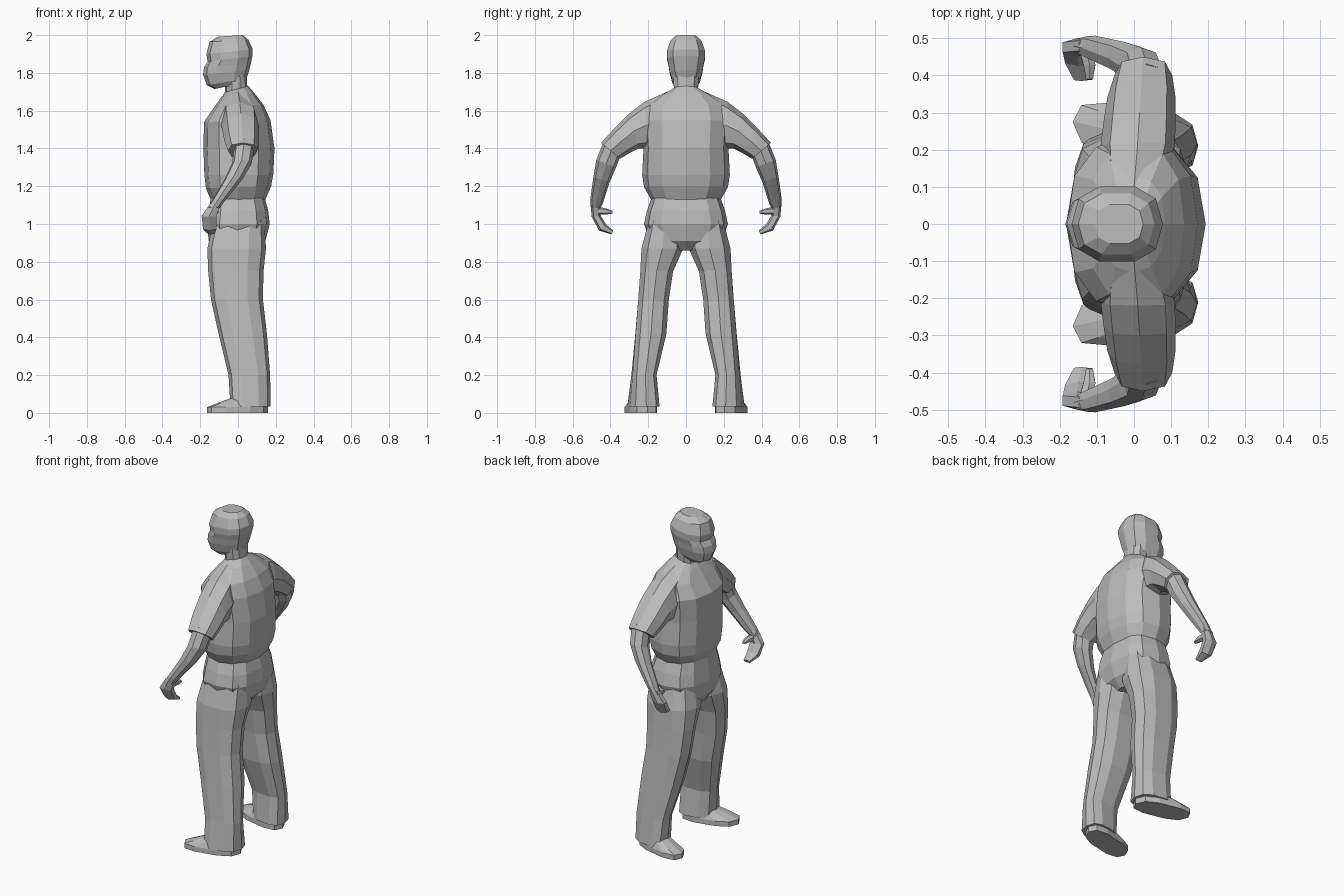
import bpy, bmesh, math
from mathutils import Vector

grey = bpy.data.materials.new("plain grey")
grey.diffuse_color = (0.5, 0.5, 0.5, 1)


def loft(name, rings, axis, sides=10, power=0.85, mirror=False):
    """Skin rings given as (point, opposite point, half width along axis)."""
    bm = bmesh.new()
    w_dir = Vector(axis)
    loops = []
    for p, q, w in rings:
        p, q = Vector(p), Vector(q)
        mid, half = (p + q) / 2, (p - q) / 2
        loop = []
        for i in range(sides):
            a = 2 * math.pi * i / sides
            c, s = math.cos(a), math.sin(a)
            c = math.copysign(abs(c) ** power, c)
            s = math.copysign(abs(s) ** power, s)
            loop.append(bm.verts.new(mid + half * c + w_dir * w * s))
        loops.append(loop)
    for a, b in zip(loops, loops[1:]):
        for i in range(sides):
            j = (i + 1) % sides
            bm.faces.new((a[i], a[j], b[j], b[i]))
    bm.faces.new(loops[0])
    bm.faces.new(loops[-1])
    bmesh.ops.recalc_face_normals(bm, faces=bm.faces)
    mesh = bpy.data.meshes.new(name)
    bm.to_mesh(mesh)
    bm.free()
    mesh.materials.append(grey)
    ob = bpy.data.objects.new(name, mesh)
    bpy.context.collection.objects.link(ob)
    if mirror:
        m = ob.modifiers.new("mirror", 'MIRROR')
        m.use_axis = (False, True, False)
        m.use_mirror_merge = False
    return ob


def body(rows):
    """Rows of front x, front z, back x, back z, half width."""
    return [((xf, 0, zf), (xb, 0, zb), w) for xf, zf, xb, zb, w in rows]


def limb(rows):
    """Rows of outer y, z, inner y, z, centre x, half width."""
    return [((x, yo, zo), (x, yi, zi), w) for yo, zo, yi, zi, x, w in rows]


def stack(rows):
    """Rows of z, front x, front y, back x, back y, half width."""
    return [((xf, yf, z), (xb, yb, z), w) for z, xf, yf, xb, yb, w in rows]


X, Y = (1, 0, 0), (0, 1, 0)

# Head, with the chin lower than the nape
loft("head", body([
    (-0.125, 1.715, 0.03, 1.745, 0.055),
    (-0.165, 1.735, 0.045, 1.77, 0.075),
    (-0.185, 1.79, 0.06, 1.815, 0.09),
    (-0.18, 1.83, 0.068, 1.85, 0.096),
    (-0.16, 1.86, 0.076, 1.89, 0.104),
    (-0.168, 1.90, 0.078, 1.925, 0.105),
    (-0.15, 1.965, 0.055, 1.975, 0.085),
    (-0.105, 1.992, 0.025, 2.0, 0.055),
]), Y, 10, 0.8)

loft("neck", body([
    (-0.08, 1.66, 0.08, 1.68, 0.08),
    (-0.07, 1.70, 0.05, 1.72, 0.066),
    (-0.07, 1.77, 0.045, 1.80, 0.072),
]), Y, 10)

# Shirt: torso and short sleeves
loft("shirt", body([
    (-0.145, 1.13, 0.145, 1.13, 0.185),
    (-0.17, 1.19, 0.175, 1.20, 0.222),
    (-0.178, 1.26, 0.187, 1.26, 0.232),
    (-0.183, 1.40, 0.193, 1.40, 0.225),
    (-0.18, 1.54, 0.172, 1.55, 0.235),
    (-0.125, 1.62, 0.135, 1.63, 0.215),
    (-0.09, 1.67, 0.085, 1.695, 0.13),
    (-0.065, 1.70, 0.055, 1.73, 0.066),
]), Y, 12)

loft("sleeve", limb([
    (0.10, 1.70, 0.14, 1.45, 0.0, 0.08),
    (0.22, 1.647, 0.20, 1.40, 0.01, 0.10),
    (0.30, 1.585, 0.25, 1.40, 0.015, 0.097),
    (0.38, 1.505, 0.30, 1.375, 0.02, 0.092),
    (0.45, 1.43, 0.35, 1.345, 0.025, 0.078),
]), X, 8, mirror=True)

# Arms and hands
loft("forearm", limb([
    (0.43, 1.45, 0.34, 1.38, 0.035, 0.055),
    (0.475, 1.34, 0.37, 1.30, 0.02, 0.052),
    (0.49, 1.25, 0.405, 1.22, -0.025, 0.047),
    (0.507, 1.13, 0.44, 1.11, -0.105, 0.034),
    (0.505, 1.09, 0.455, 1.08, -0.13, 0.033),
]), X, 8, mirror=True)

loft("hand", limb([
    (0.505, 1.11, 0.455, 1.10, -0.12, 0.032),
    (0.50, 1.04, 0.452, 1.045, -0.153, 0.044),
    (0.46, 0.965, 0.425, 1.0, -0.15, 0.04),
    (0.395, 0.945, 0.385, 0.965, -0.142, 0.022),
]), X, 6, mirror=True)

loft("thumb", limb([
    (0.475, 1.09, 0.47, 1.05, -0.13, 0.022),
    (0.43, 1.085, 0.425, 1.05, -0.12, 0.018),
    (0.39, 1.07, 0.388, 1.055, -0.12, 0.01),
]), X, 6, mirror=True)

# Trousers: hips and two legs
loft("trouser_hips", body([
    (-0.13, 0.86, 0.10, 0.86, 0.05),
    (-0.155, 0.91, 0.145, 0.91, 0.19),
    (-0.165, 1.0, 0.168, 1.0, 0.222),
    (-0.155, 1.07, 0.16, 1.07, 0.207),
    (-0.143, 1.145, 0.14, 1.145, 0.18),
]), Y, 12, 0.75)

loft("trouser_leg", stack([
    (1.02, -0.13, 0.11, 0.14, 0.11, 0.09),
    (0.87, -0.162, 0.125, 0.148, 0.125, 0.115),
    (0.75, -0.158, 0.155, 0.135, 0.155, 0.09),
    (0.60, -0.143, 0.172, 0.132, 0.172, 0.084),
    (0.42, -0.103, 0.187, 0.153, 0.185, 0.085),
    (0.20, -0.05, 0.23, 0.17, 0.215, 0.066),
    (0.035, -0.04, 0.24, 0.173, 0.21, 0.082),
]), Y, 10, 0.75, True)

# Shoes, toes turned slightly outward
loft("shoe", stack([
    (0.0, -0.165, 0.275, 0.16, 0.205, 0.075),
    (0.03, -0.165, 0.275, 0.16, 0.205, 0.075),
    (0.05, -0.115, 0.265, 0.155, 0.205, 0.066),
    (0.085, -0.02, 0.24, 0.15, 0.21, 0.05),
]), Y, 10, 0.75, True)
